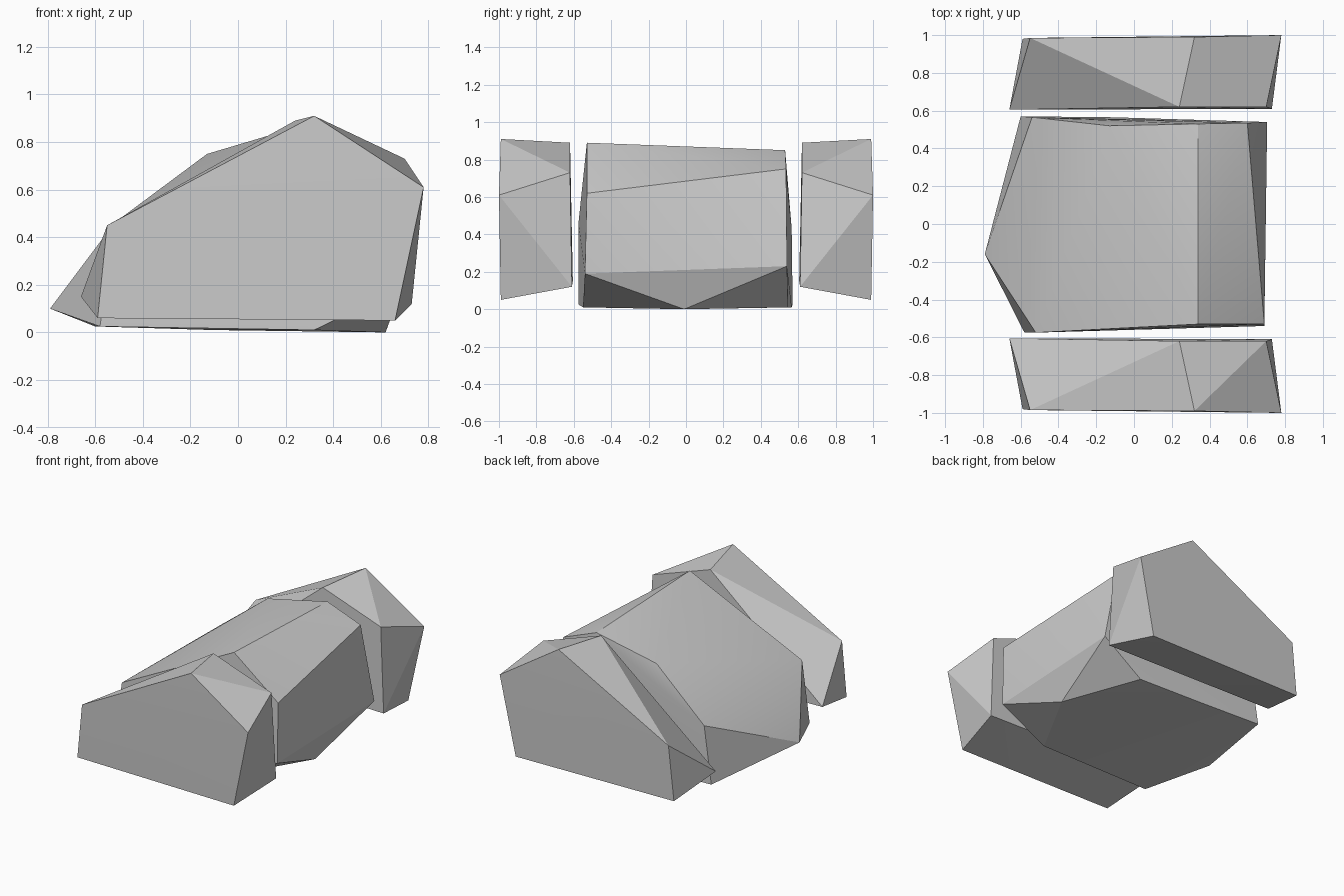
import bpy, bmesh, math

cube = bpy.data.objects.get("Cube")
if cube:
    bpy.data.objects.remove(cube, do_unlink=True)

grey = bpy.data.materials.new("stone grey")
grey.use_nodes = True
colour = (0.6, 0.6, 0.6, 1)
grey.diffuse_color = colour
grey.node_tree.nodes["Principled BSDF"].inputs["Base Color"].default_value = colour


def chunk(name, corners, side=1):
    """Faceted convex rock spanned by its corners, mirrored in y when side is -1."""
    bm = bmesh.new()
    for x, y, z in corners:
        bm.verts.new((x, y * side, z))
    bmesh.ops.convex_hull(bm, input=bm.verts)
    bmesh.ops.dissolve_limit(bm, angle_limit=math.radians(1),
                             verts=bm.verts, edges=bm.edges)
    bmesh.ops.recalc_face_normals(bm, faces=bm.faces)
    mesh = bpy.data.meshes.new(name)
    bm.to_mesh(mesh)
    bm.free()
    mesh.materials.append(grey)
    obj = bpy.data.objects.new(name, mesh)
    bpy.context.collection.objects.link(obj)
    bpy.ops.object.select_all(action='DESELECT')
    obj.select_set(True)
    bpy.context.view_layer.objects.active = obj
    bpy.ops.object.shade_smooth_by_angle(angle=math.radians(20))


# Middle block: ridge, right face, left end, underside
ridge = [(0.34, -0.53, 0.89), (0.34, 0.53, 0.85), (-0.13, 0.52, 0.75)]
right_face = [(0.60, 0.535, 0.75), (0.69, -0.53, 0.62),
              (0.69, -0.54, 0.19), (0.705, 0.54, 0.23)]
left_end = [(-0.79, -0.16, 0.10), (-0.52, -0.575, 0.46), (-0.54, 0.565, 0.43)]
underside = [(0.62, -0.01, 0), (0.32, -0.55, 0.01), (0.40, 0.545, 0.01),
             (-0.11, 0.565, 0.01), (-0.60, 0.57, 0.025), (-0.58, -0.575, 0.025)]
chunk("middle_block", ridge + right_face + left_end + underside)

# Matching end blocks: outer five-sided face, smaller inner face
outer = [(-0.55, 0.985, 0.45), (0.32, 0.99, 0.91), (0.78, 1.0, 0.61),
         (0.66, 0.99, 0.05), (-0.59, 0.98, 0.06)]
inner = [(0.24, 0.62, 0.89), (0.70, 0.62, 0.73),
         (0.73, 0.61, 0.12), (-0.66, 0.605, 0.15)]
for name, side in (("front_block", -1), ("back_block", 1)):
    chunk(name, outer + inner, side)
